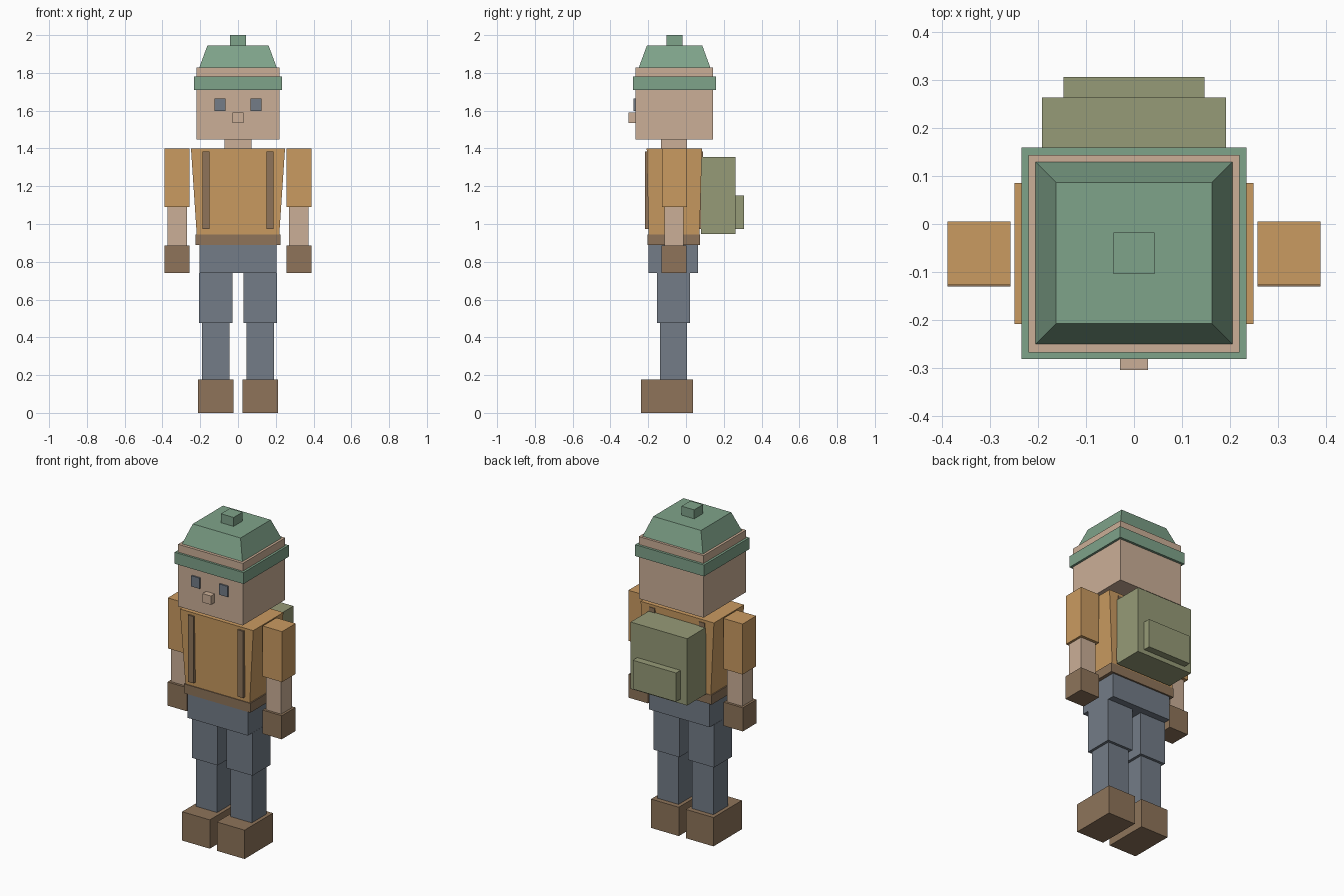
import bpy

if "Cube" in bpy.data.objects:
    bpy.data.objects.remove(bpy.data.objects["Cube"])


def material(name, r, g, b):
    m = bpy.data.materials.new(name)
    m.diffuse_color = tuple(((c / 255 + 0.055) / 1.055) ** 2.4 for c in (r, g, b)) + (1,)
    m.use_nodes = True
    m.node_tree.nodes["Principled BSDF"].inputs["Base Color"].default_value = m.diffuse_color
    return m


skin = material("skin", 203, 175, 151)
shirt = material("ochre shirt", 202, 155, 97)
leather = material("brown leather", 142, 116, 90)
denim = material("slate denim", 115, 124, 135)
wool = material("green wool", 127, 163, 138)
canvas = material("olive canvas", 150, 155, 119)


def block(name, mat, x, y, z, top_x=None, top_y=None):
    """Box from ranges; optional top ranges give a tapered block."""
    verts = []
    for xr, yr, h in ((x, y, z[0]), (top_x or x, top_y or y, z[1])):
        verts += [(xr[0], yr[0], h), (xr[1], yr[0], h), (xr[1], yr[1], h), (xr[0], yr[1], h)]
    faces = [(3, 2, 1, 0), (4, 5, 6, 7)]
    faces += [(i, (i + 1) % 4, (i + 1) % 4 + 4, i + 4) for i in range(4)]
    mesh = bpy.data.meshes.new(name)
    mesh.from_pydata(verts, [], faces)
    mesh.materials.append(mat)
    obj = bpy.data.objects.new(name, mesh)
    bpy.context.collection.objects.link(obj)
    return obj


def centred(name, mat, w, y, z, top_w=None, top_y=None):
    top_x = (-top_w, top_w) if top_w else None
    return block(name, mat, (-w, w), y, z, top_x, top_y)


def pair(name, mat, x, y, z):
    block("right_" + name, mat, x, y, z)
    block("left_" + name, mat, (-x[1], -x[0]), y, z)


# Legs and boots
pair("boot", leather, (0.024, 0.212), (-0.239, 0.036), (0, 0.177))
pair("shin", denim, (0.046, 0.19), (-0.137, 0.006), (0.177, 0.477))
pair("thigh", denim, (0.03, 0.206), (-0.154, 0.022), (0.477, 0.74))

# Trunk
centred("pelvis", denim, 0.205, (-0.198, 0.064), (0.74, 0.89))
centred("belt", leather, 0.226, (-0.203, 0.074), (0.888, 0.945))
centred("torso", shirt, 0.215, (-0.197, 0.07), (0.89, 1.4), 0.249, (-0.208, 0.085))
pair("front_strap", leather, (0.15, 0.188), (-0.218, -0.19), (0.973, 1.383))
pair("back_strap", leather, (0.15, 0.188), (0.06, 0.089), (0.973, 1.383))

# Arms
pair("sleeve", shirt, (0.257, 0.388), (-0.127, 0.005), (1.09, 1.4))
pair("forearm", skin, (0.27, 0.374), (-0.115, -0.012), (0.885, 1.09))
pair("glove", leather, (0.257, 0.388), (-0.13, 0.003), (0.74, 0.885))

# Head and face
centred("neck", skin, 0.071, (-0.133, 0.006), (1.4, 1.447))
centred("head", skin, 0.22, (-0.268, 0.144), (1.447, 1.828))
pair("eye", denim, (0.066, 0.124), (-0.277, -0.268), (1.598, 1.664))
centred("nose", skin, 0.029, (-0.304, -0.268), (1.536, 1.59))

# Woolly hat: a hollow cuff around the head, tapered crown and bobble
CUFF_Z = (1.71, 1.78)
centred("hat_cuff", wool, 0.234, (-0.281, 0.159), CUFF_Z)
centred("hat_crown", wool, 0.205, (-0.25, 0.129), (1.828, 1.945), 0.162, (-0.207, 0.086))
centred("hat_bobble", wool, 0.043, (-0.104, -0.018), (1.945, 2.0))

# Backpack
centred("backpack", canvas, 0.192, (0.08, 0.263), (0.946, 1.356))
centred("backpack_pocket", canvas, 0.147, (0.263, 0.306), (0.973, 1.15))
